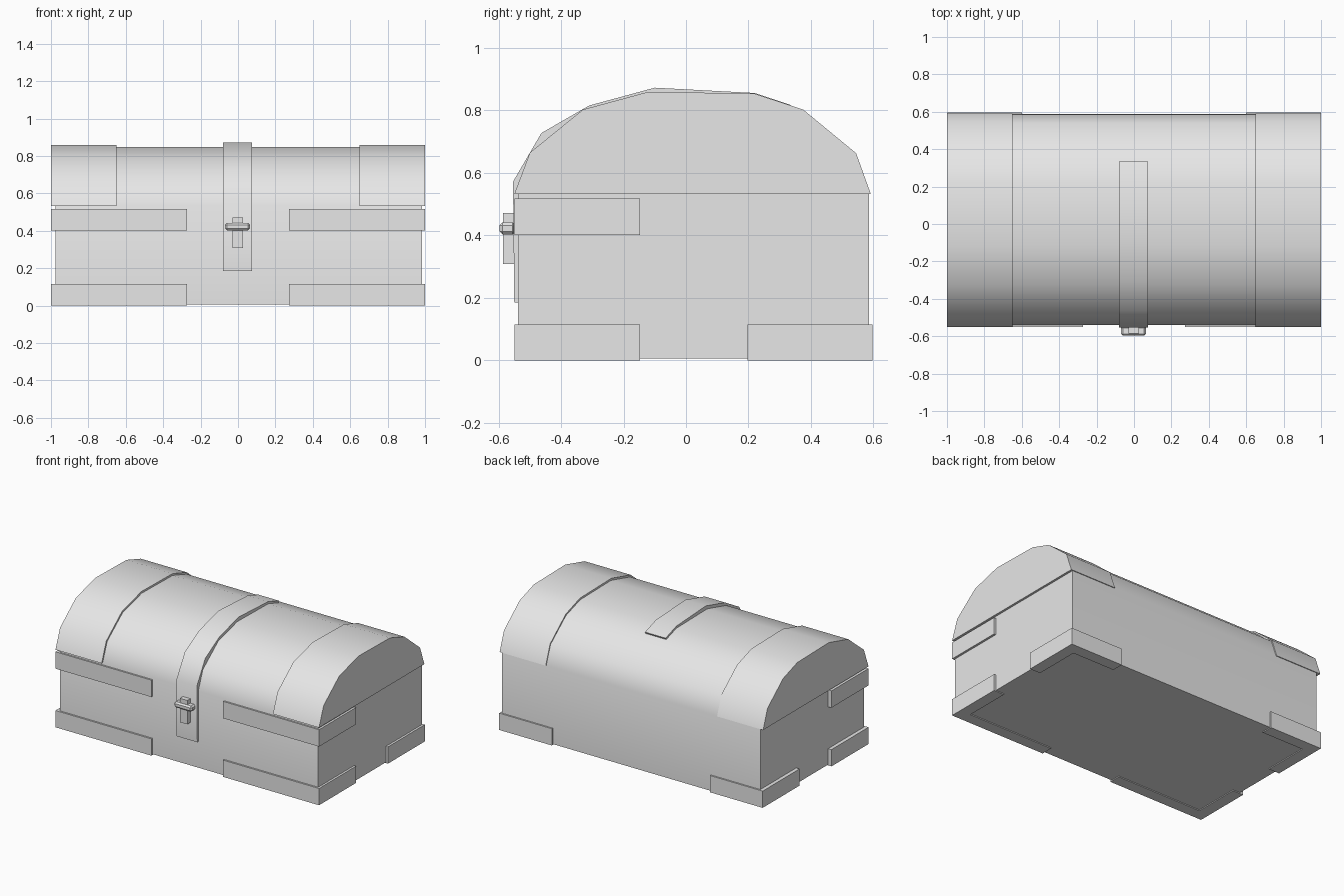
import bpy, bmesh, math

if "Cube" in bpy.data.objects:
    bpy.data.objects.remove(bpy.data.objects["Cube"])

grey = bpy.data.materials.new("plain grey")
grey.use_nodes = True
grey.diffuse_color = (0.8, 0.8, 0.8, 1)
grey.node_tree.nodes["Principled BSDF"].inputs["Base Color"].default_value = (0.8, 0.8, 0.8, 1)


def prism(name, outline, start, end, axis="x", smooth=False):
    """Extrude an outline of (y, z) along x, or of (x, y) along z."""
    place = (lambda p, t: (t, *p)) if axis == "x" else (lambda p, t: (*p, t))
    bm = bmesh.new()
    base = bm.faces.new([bm.verts.new(place(p, start)) for p in outline])
    top = bmesh.ops.extrude_face_region(bm, geom=[base])["geom"]
    for v in top:
        if isinstance(v, bmesh.types.BMVert):
            v.co["xyz".index(axis)] = end
    bmesh.ops.recalc_face_normals(bm, faces=bm.faces)
    mesh = bpy.data.meshes.new(name)
    bm.to_mesh(mesh)
    bm.free()
    mesh.materials.append(grey)
    obj = bpy.data.objects.new(name, mesh)
    bpy.context.collection.objects.link(obj)
    if smooth:
        bpy.ops.object.select_all(action="DESELECT")
        obj.select_set(True)
        bpy.context.view_layer.objects.active = obj
        bpy.ops.object.shade_smooth_by_angle(angle=math.radians(45))
    return obj


def box(name, x, y, z, bevel=0):
    obj = prism(name, [(y[0], z[0]), (y[1], z[0]), (y[1], z[1]), (y[0], z[1])], *x)
    if bevel:
        mod = obj.modifiers.new("bevel", "BEVEL")
        mod.width = bevel
        mod.segments = 1
    return obj


# Arched lid section, front to back
arch = [(-0.55, 0.532), (-0.5, 0.665), (-0.33, 0.803), (-0.12, 0.86),
        (0.22, 0.854), (0.375, 0.803), (0.545, 0.663), (0.592, 0.532)]

# Chest body and the slightly recessed middle of the lid
inner = [(y * 0.985 + 0.003, 0.532 + (z - 0.532) * 0.96) for y, z in arch]
prism("body_and_lid", [(-0.538, 0.006)] + inner + [(0.587, 0.006)], -0.975, 0.985, smooth=True)

# Raised lid ends
for side, name in ((1, "left"), (-1, "right")):
    prism(name + "_lid_end", arch, side * 0.65, side, smooth=True)

    # L-shaped corner plates: long arm on the front or back, short arm on the side
    def corner_plate(label, y_face, y_side, x_end, z0, z1):
        t = 0.08 if y_face < 0 else -0.08
        points = [(1, y_face), (1, y_side), (0.92, y_side), (0.92, y_face + t),
                  (x_end, y_face + t), (x_end, y_face)]
        prism(f"{name}_{label}", [(side * x, y) for x, y in points], z0, z1, axis="z")

    corner_plate("front_lower_plate", -0.55, -0.148, 0.272, 0, 0.115)
    corner_plate("front_upper_plate", -0.55, -0.148, 0.272, 0.402, 0.518)
    corner_plate("back_lower_plate", 0.597, 0.197, 0.6, 0, 0.115)

# Centre strap running up the front and over the lid
outer = [(-0.55, 0.185), (-0.554, 0.572), (-0.463, 0.728), (-0.31, 0.816),
         (-0.1, 0.873), (0.22, 0.856), (0.335, 0.818)]
under = [(0.32, 0.79), (0.2, 0.82), (-0.1, 0.83), (-0.3, 0.78),
         (-0.44, 0.7), (-0.52, 0.56), (-0.52, 0.185)]
prism("centre_strap", outer + under, -0.08, 0.076, smooth=True)

# Latch
box("latch_tongue", (-0.03, 0.026), (-0.586, -0.54), (0.308, 0.472))
box("latch_bar", (-0.07, 0.064), (-0.597, -0.545), (0.403, 0.442), bevel=0.01)
